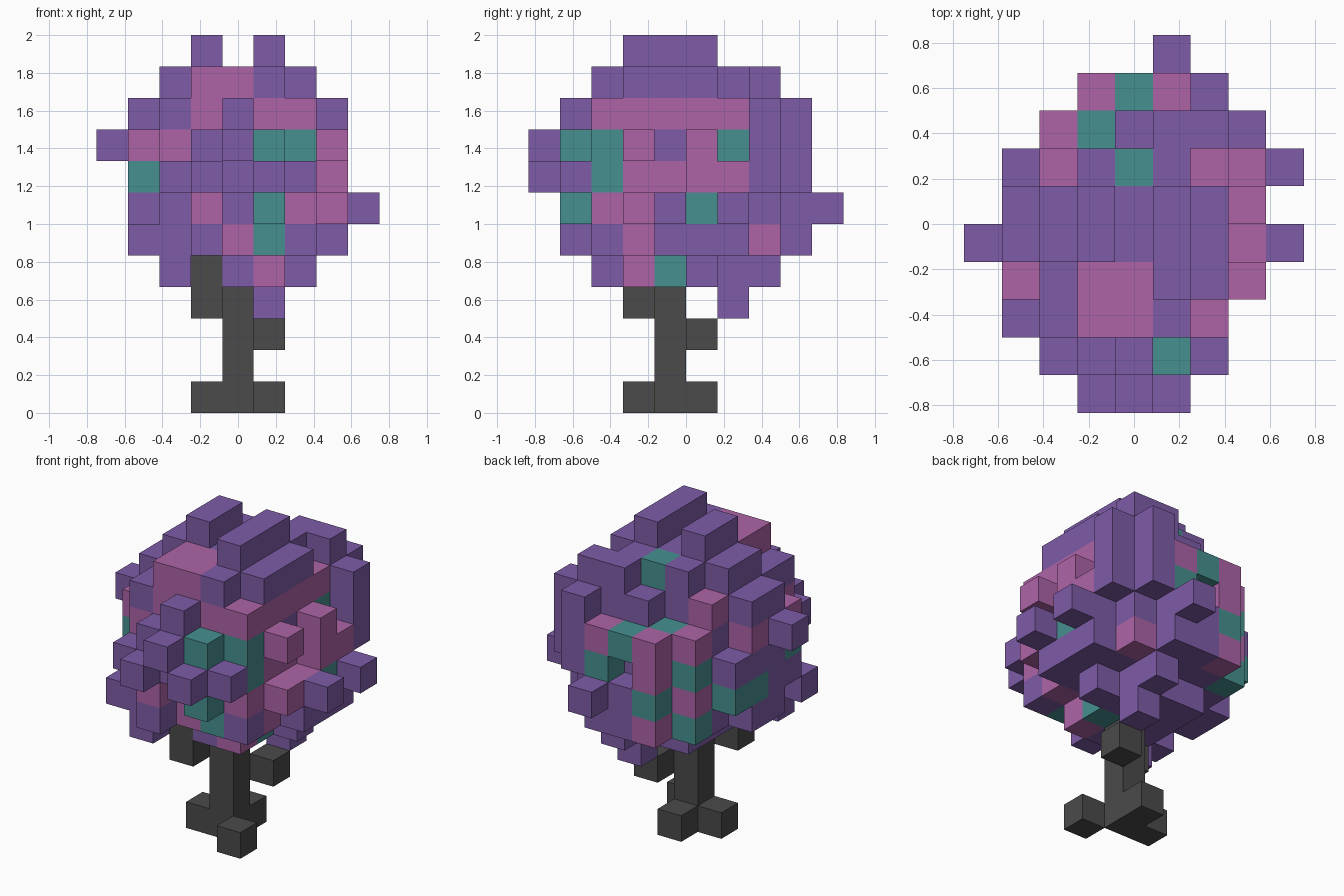
import bpy, bmesh
from itertools import product
from mathutils import Vector

cube = bpy.data.objects.get("Cube")
if cube:
    bpy.data.objects.remove(cube)

CELL = 1 / 6


def material(name, rgb):
    mat = bpy.data.materials.new(name)
    mat.use_nodes = True
    mat.diffuse_color = (*rgb, 1)
    mat.node_tree.nodes["Principled BSDF"].inputs["Base Color"].default_value = (*rgb, 1)
    return mat


purple = material("purple leaves", (.21, .107, .39))
pink = material("pink leaves", (.42, .127, .39))
teal = material("teal leaves", (.063, .28, .28))
bark = material("dark bark", (.069, .069, .072))


def span(value):
    """A single index or an inclusive (first, last) pair."""
    return range(value[0], value[1] + 1) if isinstance(value, tuple) else (value,)


def put(cells, colour, x, y, z):
    for cell in product(span(x), span(y), span(z)):
        cells[cell] = colour


def build(name, cells, palette):
    """Skin a set of blocks, keeping only the outer faces."""
    bm = bmesh.new()
    for cell, colour in cells.items():
        centre = Vector(cell) + Vector((0, .5, .5))
        for axis, sign in product(range(3), (-1, 1)):
            side = list(cell)
            side[axis] += sign
            if tuple(side) in cells:
                continue
            normal, u, v = Vector(), Vector(), Vector()
            normal[axis], u[(axis + 1) % 3], v[(axis + 2) % 3] = sign / 2, sign / 2, .5
            corners = (-u - v, u - v, u + v, v - u)
            face = bm.faces.new([bm.verts.new((centre + normal + c) * CELL) for c in corners])
            face.material_index = palette.index(colour)
    bmesh.ops.remove_doubles(bm, verts=bm.verts[:], dist=CELL / 100)
    mesh = bpy.data.meshes.new(name)
    bm.to_mesh(mesh)
    bm.free()
    for mat in palette:
        mesh.materials.append(mat)
    bpy.context.collection.objects.link(bpy.data.objects.new(name, mesh))


# Trunk, roots and branch stubs
trunk = {}
put(trunk, bark, 0, -1, (0, 3))
for root in ((1, -2), (-1, -1), (0, 0)):
    put(trunk, bark, *root, 0)
put(trunk, bark, 1, 0, 2)
put(trunk, bark, -1, -2, (3, 4))
build("trunk", trunk, [bark])

crown = {}


def leaf(colour, x, y, z):
    put(crown, colour, x, y, z)


# Crown core
leaf(purple, (-2, 2), (-3, 1), (5, 9))
leaf(purple, (-2, 2), 2, (5, 8))
leaf(purple, (0, 2), 2, 9)
leaf(purple, (-1, 1), (-2, 1), 4)
leaf(purple, (-3, -3), (-2, 0), (6, 8))
leaf(purple, -3, (-1, 0), (5, 9))

# Top cap and ridges
leaf(purple, (-2, 1), (-1, 0), 10)
leaf(purple, 2, (-2, 0), 10)
leaf(purple, 1, (-3, 2), 10)
leaf(purple, -1, 1, 10)
leaf(purple, 2, 2, 10)
leaf(pink, (-1, 0), (-3, -2), 10)
leaf(teal, 0, 1, 10)
leaf(purple, -1, (-1, 0), 11)
leaf(purple, 1, (-2, 0), 11)

# Front clumps
leaf(purple, (-2, 2), -4, 7)
leaf(purple, (-1, 0), -4, 8)
leaf(purple, 0, -4, 9)
leaf(purple, 0, -5, 8)
for x in (-1, 1):
    leaf(purple, x, -5, 7)
leaf(teal, 1, -4, 8)
leaf(teal, 1, -4, 6)
leaf(pink, -1, -4, 6)
leaf(purple, -1, -4, 5)
leaf(purple, -3, -3, 5)
leaf(purple, -2, -3, 4)
leaf(pink, -1, -3, 9)
leaf(pink, -2, -3, 8)
leaf(pink, 0, -3, 5)
leaf(teal, 1, -3, 5)
leaf(pink, 1, -3, 9)

# Left side clumps
leaf(pink, 2, (-3, 1), 9)
leaf(pink, 2, (-2, 1), 7)
leaf(teal, 2, -3, (7, 8))
leaf(teal, 2, 1, 8)
leaf(pink, 2, -3, 6)
leaf(pink, 2, -2, 5)
leaf(pink, 2, 2, 5)
leaf(pink, 3, -2, 8)
leaf(pink, 3, -2, 6)
leaf(pink, 3, 0, 8)
leaf(pink, 3, (0, 1), 7)
leaf(pink, 3, -1, 6)
leaf(teal, 3, 0, 6)
leaf(purple, 3, 1, 6)
leaf(purple, 3, (-1, 1), 5)
for y in (-1, 1):
    leaf(purple, 4, y, 6)

# Back corner columns and back clumps
leaf(purple, 3, 2, (7, 9))
leaf(purple, 2, 3, (7, 9))
leaf(purple, (0, 1), 3, (5, 6))
leaf(purple, 1, 4, 6)
leaf(pink, 1, 3, 8)
leaf(teal, 1, 3, 7)
leaf(teal, 0, 3, 8)
leaf(pink, -1, 3, (5, 8))
leaf(teal, -1, 3, 6)
leaf(teal, -1, 2, 8)
for z in (5, 7):
    leaf(teal, -2, 2, z)
    leaf(pink, -2, 2, z + 1)

# Right side clumps
leaf(pink, -2, 1, 9)
leaf(pink, -3, (-2, 0), 8)
leaf(teal, -3, -2, 7)
leaf(purple, -3, 1, 7)
leaf(teal, -3, (0, 1), 6)
leaf(purple, -4, -1, 8)

# Underside
leaf(pink, 1, -2, 4)
leaf(teal, 1, -1, 4)
leaf(purple, 2, 0, 4)
leaf(purple, 1, 2, 4)
leaf(purple, 1, 1, 3)
crown.pop((-1, -2, 4), None)

build("crown", crown, [purple, pink, teal])
